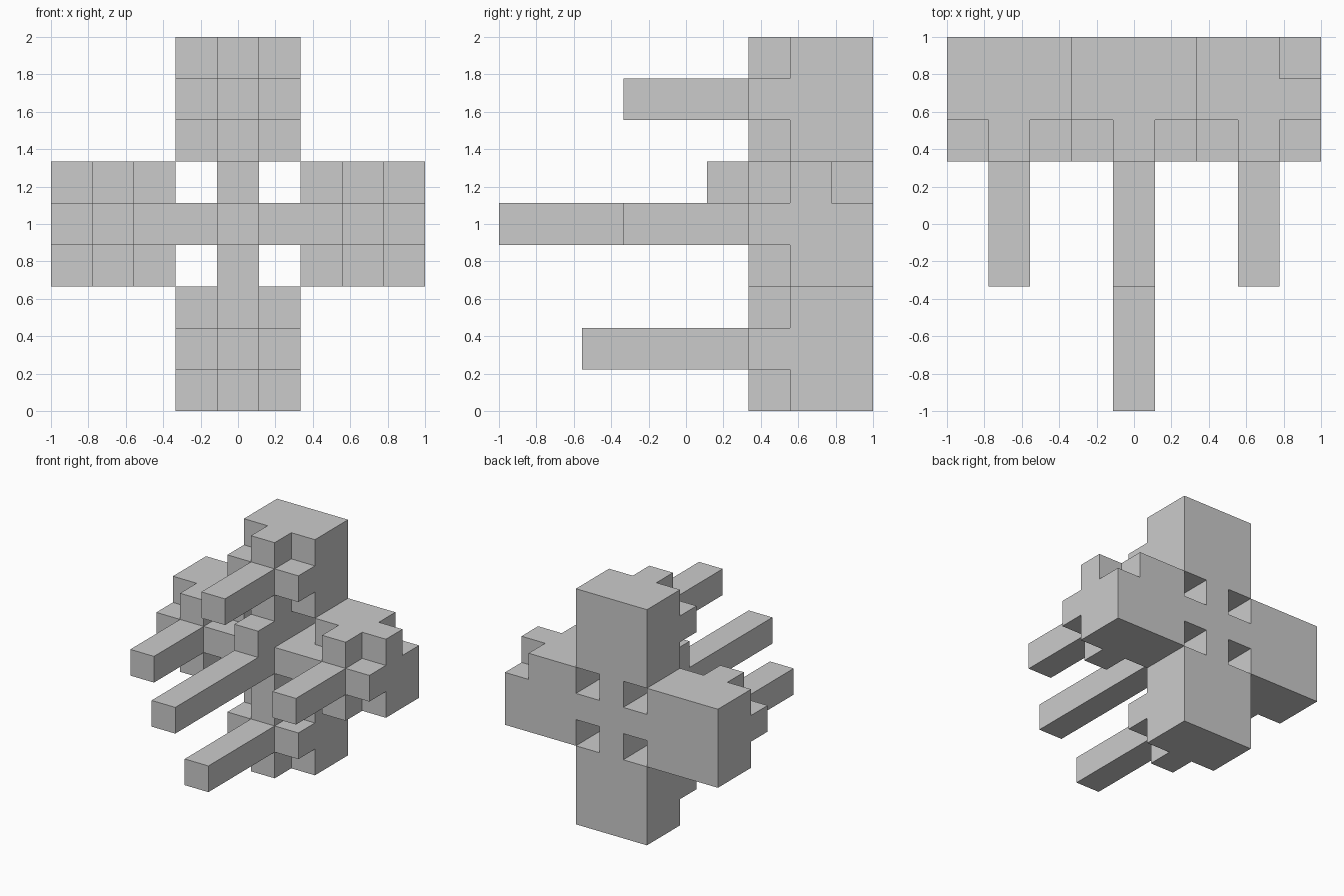
import bpy, bmesh
from itertools import product
from mathutils import Vector

if "Cube" in bpy.data.objects:
    bpy.data.objects.remove(bpy.data.objects["Cube"])

U = 2 / 9                      # the whole model sits on a 9 x 9 x 9 grid
cells = set()


def fill(x, y, z):
    """Add a box of grid cells; each argument is an inclusive (first, last) pair."""
    cells.update(product(*(range(a, b + 1) for a, b in (x, y, z))))


def plus(cx, cz, y):
    """Add a plus-shaped bar running along y, centred on column cx, cz."""
    fill((cx - 1, cx + 1), y, (cz, cz))
    fill((cx, cx), y, (cz - 1, cz + 1))


# Four outer blocks: solid back, plus-shaped front, and a rod reaching forward
for cx, cz, rod_start in ((4, 7, 3), (4, 1, 2), (1, 4, 3), (7, 4, 3)):
    fill((cx - 1, cx + 1), (7, 8), (cz - 1, cz + 1))
    plus(cx, cz, (6, 6))
    fill((cx, cx), (rod_start, 5), (cz, cz))

# Centre: plus all the way through, long rod, and a small stub above it
plus(4, 4, (6, 8))
fill((4, 4), (0, 5), (4, 4))
fill((4, 4), (5, 5), (5, 5))

# Notch in the rear upper corner of the right block
cells.discard((8, 8, 5))

# Skin: one quad on every exposed cell side
bm = bmesh.new()
verts = {}


def vert(p):
    key = tuple(round(c) for c in p)
    if key not in verts:
        verts[key] = bm.verts.new((key[0] * U - 1, key[1] * U - 1, key[2] * U))
    return verts[key]


for cell in sorted(cells):
    for axis, side in product(range(3), (-1, 1)):
        n = Vector((0, 0, 0))
        n[axis] = side
        if tuple(int(c + d) for c, d in zip(cell, n)) in cells:
            continue
        a = Vector((0, 0, 0))
        a[(axis + 1) % 3] = 0.5
        b = n.cross(a)
        mid = Vector(cell) + Vector((0.5, 0.5, 0.5)) + n * 0.5
        bm.faces.new([vert(mid + s * a + t * b)
                      for s, t in ((-1, -1), (1, -1), (1, 1), (-1, 1))])

mesh = bpy.data.meshes.new("block_cross_with_rods")
bm.to_mesh(mesh)
bm.free()
bpy.context.collection.objects.link(
    bpy.data.objects.new("block_cross_with_rods", mesh))
